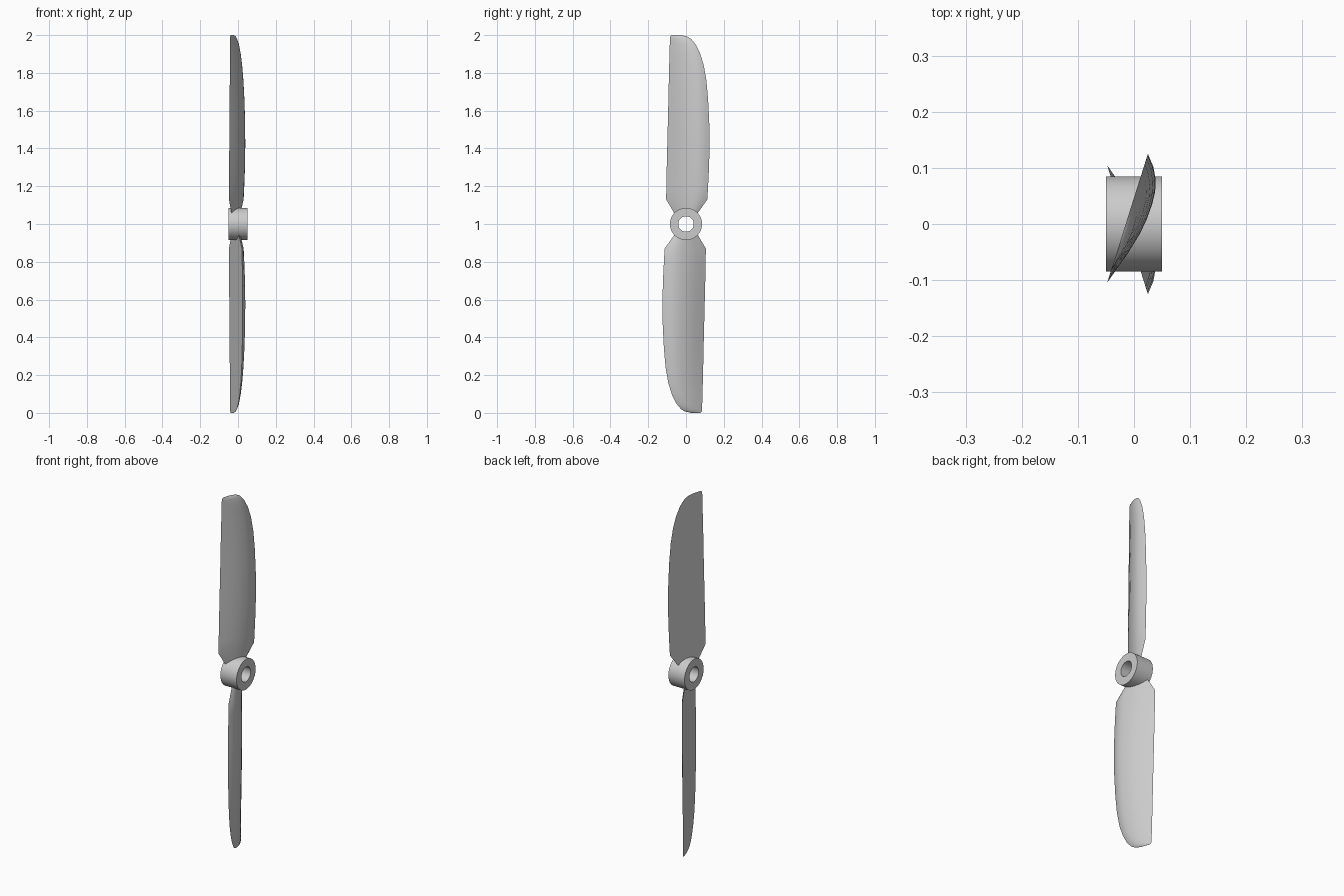
import bpy
import bmesh
from math import pi, radians
from mathutils import Matrix, Vector

if "Cube" in bpy.data.objects:
    bpy.data.objects.remove(bpy.data.objects["Cube"])

grey = bpy.data.materials.new("light grey")
grey.use_nodes = True
colour = (0.6, 0.6, 0.6, 1)
grey.diffuse_color = colour
grey.node_tree.nodes["Principled BSDF"].inputs["Base Color"].default_value = colour

CENTRE = Vector((0, 0, 1))


def finish(bm, name):
    """Turn a bmesh into a smooth object with sharp creases kept."""
    bmesh.ops.remove_doubles(bm, verts=bm.verts, dist=1e-5)
    bmesh.ops.recalc_face_normals(bm, faces=bm.faces)
    mesh = bpy.data.meshes.new(name)
    bm.to_mesh(mesh)
    bm.free()
    mesh.materials.append(grey)
    obj = bpy.data.objects.new(name, mesh)
    bpy.context.collection.objects.link(obj)
    bpy.ops.object.select_all(action="DESELECT")
    obj.select_set(True)
    bpy.context.view_layer.objects.active = obj
    bpy.ops.object.shade_smooth_by_angle(angle=radians(30))


# Hub: a rectangular profile spun round the x axis, leaving the shaft hole
bm = bmesh.new()
profile = [(-0.05, 0.041), (0.05, 0.041), (0.05, 0.085), (-0.05, 0.085)]
ring = [bm.verts.new((x, 0, 1 + r)) for x, r in profile]
edges = [bm.edges.new((ring[i], ring[i - 1])) for i in range(4)]
bmesh.ops.spin(bm, geom=ring + edges, cent=CENTRE, axis=(1, 0, 0),
               angle=2 * pi, steps=64, use_merge=True)
finish(bm, "hub")

# Blade stations: height, straight edge y, curved edge y, thickness
STATIONS = [
    (1.05, -0.058, 0.056, 0.020), (1.13, -0.105, 0.113, 0.029),
    (1.20, -0.104, 0.117, 0.032), (1.30, -0.102, 0.122, 0.035),
    (1.42, -0.099, 0.125, 0.036), (1.54, -0.096, 0.123, 0.035),
    (1.66, -0.093, 0.117, 0.032), (1.76, -0.091, 0.108, 0.028),
    (1.84, -0.089, 0.094, 0.024), (1.90, -0.087, 0.076, 0.020),
    (1.95, -0.086, 0.052, 0.016), (1.98, -0.085, 0.027, 0.011),
    (1.993, -0.084, 0.005, 0.007), (2.0, -0.076, -0.028, 0.001),
]
# Bulge of the cambered face across the chord, as a share of the thickness
BULGE = [(0, 0), (0.1, 0.27), (0.22, 0.58), (0.36, 0.85), (0.48, 0.97),
         (0.6, 1), (0.7, 0.95), (0.8, 0.78), (0.9, 0.46), (1, 0)]


def pitch_x(y):
    """The flat rear face lies on one slanted plane."""
    return -0.047 + 0.316 * (y + 0.102)


def build_blade(name, turn):
    bm = bmesh.new()
    loops = []
    for z, y0, y1, thick in STATIONS:
        ys = [y0 + s * (y1 - y0) for s, _ in BULGE]
        curved = [(pitch_x(y) + thick * b, y, z) for y, (_, b) in zip(ys, BULGE)]
        flat = [(pitch_x(y), y, z) for y in reversed(ys[1:-1])]
        loops.append([bm.verts.new(p) for p in curved + flat])
    for low, high in zip(loops, loops[1:]):
        for i in range(len(low)):
            bm.faces.new((low[i - 1], low[i], high[i], high[i - 1]))
    bm.faces.new(loops[0])
    bm.faces.new(loops[-1])
    bmesh.ops.rotate(bm, verts=bm.verts, cent=CENTRE,
                     matrix=Matrix.Rotation(turn, 3, "X"))
    finish(bm, name)


build_blade("upper_blade", 0)
build_blade("lower_blade", pi)
